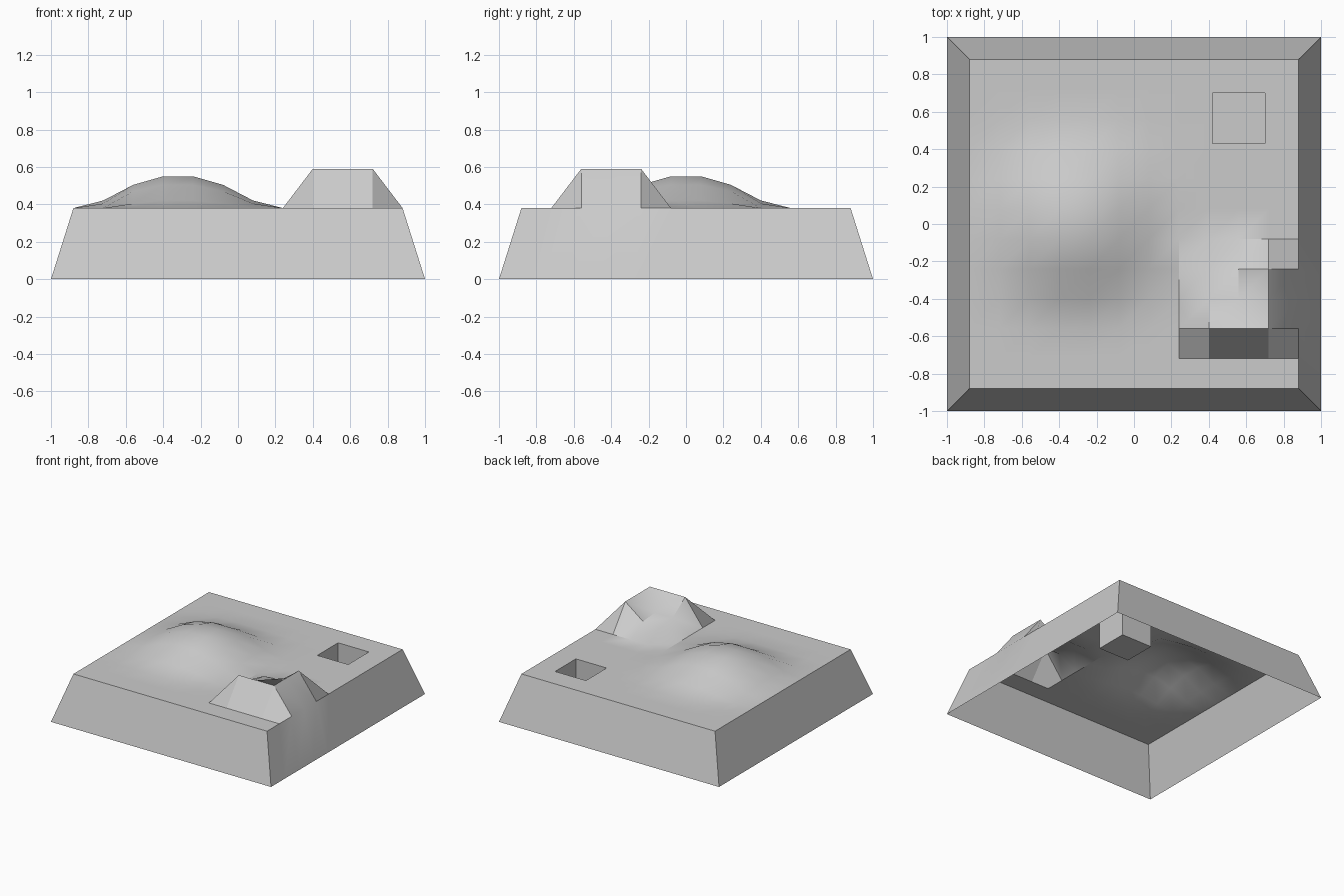
import bpy, bmesh, math

if "Cube" in bpy.data.objects:
    bpy.data.objects.remove(bpy.data.objects["Cube"])

TOP, HALF = 0.38, 0.88
bm = bmesh.new()

# flat top: 11 x 11 cells, 0.16 apart
bmesh.ops.create_grid(bm, x_segments=11, y_segments=11, size=HALF)

# jagged outcrop: raised L-shaped ridge around a lower shelf
ridge = {(0.40, -0.56): 0.59, (0.56, -0.56): 0.59, (0.72, -0.56): 0.59,
         (0.72, -0.40): 0.59, (0.72, -0.24): 0.59,
         (0.40, -0.40): 0.48, (0.56, -0.40): 0.48,
         (0.40, -0.24): 0.46, (0.56, -0.24): 0.47}

# rounded hill: smooth falloff around one raised cell
def hill(x, y, radius=0.47, height=0.17):
    dx = max(abs(x + 0.32) - 0.08, 0)
    dy = max(abs(y) - 0.08, 0)
    t = max(0, 1 - math.hypot(dx, dy) / radius)
    return height * t * t * (3 - 2 * t)

for v in bm.verts:
    v.co.z = TOP + hill(v.co.x, v.co.y)
    for (x, y), z in ridge.items():
        if abs(v.co.x - x) < 0.02 and abs(v.co.y - y) < 0.02:
            v.co.z = z

# sloping skirt, open underneath
rim = [e for e in bm.edges if e.is_boundary]
new = bmesh.ops.extrude_edge_only(bm, edges=rim)["geom"]
for v in new:
    if isinstance(v, bmesh.types.BMVert):
        v.co = (v.co.x / HALF, v.co.y / HALF, 0)

# square pit sunk into the top
pit = [f for f in bm.faces
       if all(0.4 < c < 0.72 for c in f.calc_center_median().xy)]
bmesh.ops.inset_region(bm, faces=pit, thickness=0.02, use_even_offset=True)
for v in {v for f in pit for v in f.verts}:
    if v.co.y < 0.5:
        v.co.y = 0.43
bmesh.ops.inset_region(bm, faces=pit, thickness=0.0)
for v in {v for f in pit for v in f.verts}:
    v.co.z = 0.05

me = bpy.data.meshes.new("terrain_tile")
bm.to_mesh(me)
bm.free()
tile = bpy.data.objects.new("terrain_tile", me)
bpy.context.collection.objects.link(tile)
bpy.context.view_layer.objects.active = tile
tile.select_set(True)
bpy.ops.object.shade_smooth_by_angle(angle=math.radians(30))
